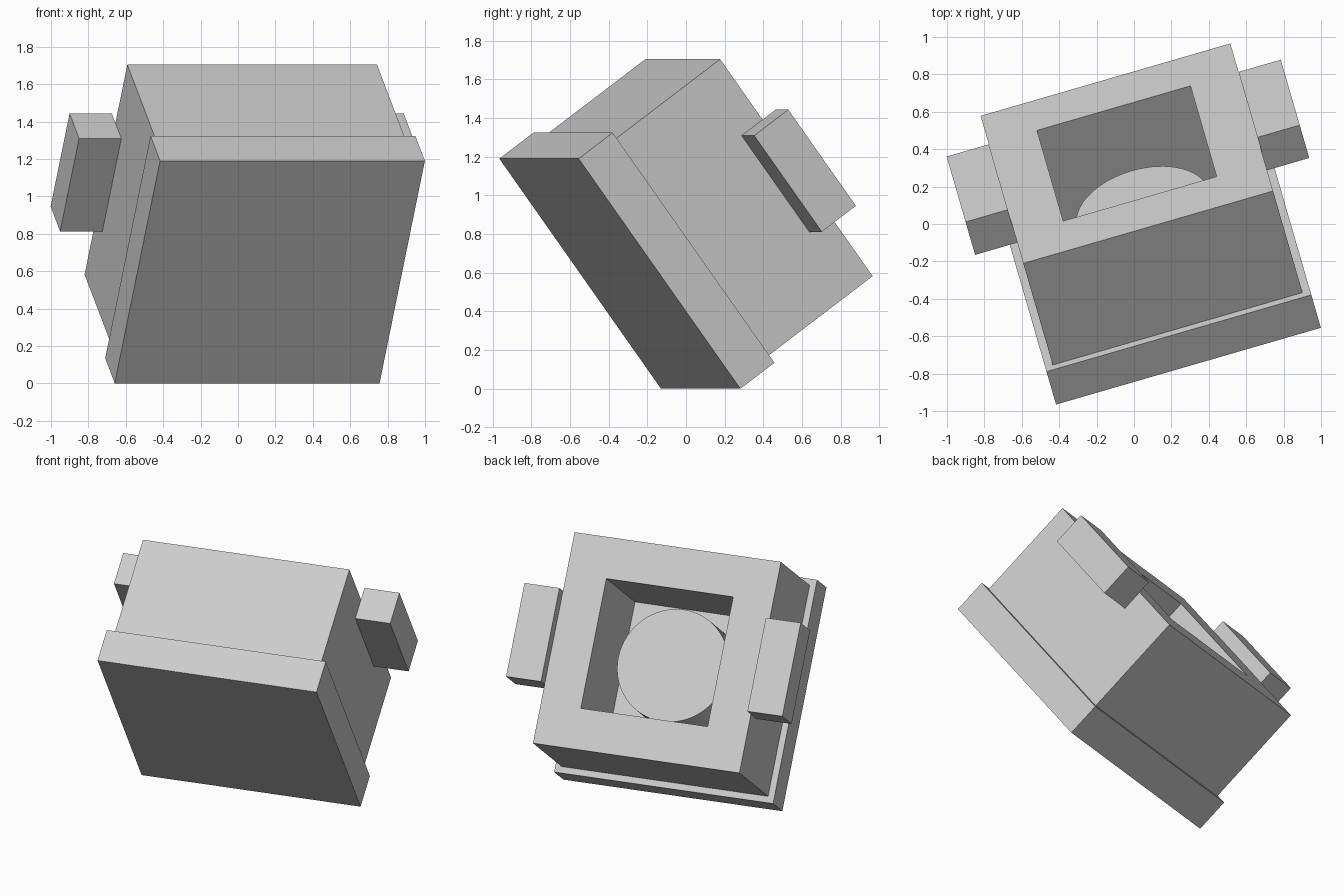
import bpy
import bmesh
from math import radians
from mathutils import Matrix, Vector

cube = bpy.data.objects.get("Cube")
if cube:
    bpy.data.objects.remove(cube, do_unlink=True)

# One plain grey for every part
GREY = (0.6, 0.6, 0.6, 1)
grey = bpy.data.materials.new("plain_grey")
grey.use_nodes = True
grey.diffuse_color = GREY
grey.node_tree.nodes["Principled BSDF"].inputs["Base Color"].default_value = GREY

# Shared tilted frame: local z is the axis of the block, its origin under the base plate
heading = Matrix.Rotation(radians(16.16), 4, 'Z')
tilt = Matrix.Rotation(radians(-53.8), 4, 'X')
FRAME = Matrix.Translation((0.17, -0.342, 0.595)) @ heading @ tilt


def finish(bm, name):
    bmesh.ops.recalc_face_normals(bm, faces=bm.faces)
    mesh = bpy.data.meshes.new(name)
    bm.to_mesh(mesh)
    bm.free()
    mesh.materials.append(grey)
    obj = bpy.data.objects.new(name, mesh)
    bpy.context.collection.objects.link(obj)
    obj.matrix_world = FRAME
    return obj


def box(name, x, y, z):
    """Box spanning the given (low, high) ranges in the tilted frame."""
    bm = bmesh.new()
    size = [r[1] - r[0] for r in (x, y, z)]
    mid = Vector([(r[0] + r[1]) / 2 for r in (x, y, z)])
    bmesh.ops.create_cube(bm, size=1, matrix=Matrix.Translation(mid) @ Matrix.Diagonal((*size, 1)))
    return finish(bm, name)


PLATE, BODY, HOLE = 0.737, 0.695, 0.427
FLOOR, RIM = 0.227, 0.928

# Base plate, also the floor of the recess
box("base_plate", (-PLATE, PLATE), (-PLATE, PLATE), (0, FLOOR))

# Square body: a ring of wall with an open square recess
bm = bmesh.new()
rings = []
for half, z in ((BODY, FLOOR), (BODY, RIM), (HOLE, RIM), (HOLE, FLOOR)):
    rings.append([bm.verts.new((sx * half, sy * half, z))
                  for sx, sy in ((-1, -1), (1, -1), (1, 1), (-1, 1))])
for a, b in zip(rings, rings[1:] + rings[:1]):
    for i in range(4):
        j = (i + 1) % 4
        bm.faces.new((a[i], a[j], b[j], b[i]))
finish(bm, "square_body")

# Round core standing in the recess
bm = bmesh.new()
CORE_TOP = 0.54
bmesh.ops.create_cone(bm, cap_ends=True, segments=64, radius1=0.368, radius2=0.368,
                      depth=CORE_TOP - FLOOR,
                      matrix=Matrix.Translation((0, 0, (CORE_TOP + FLOOR) / 2)))
core = finish(bm, "round_core")
bpy.context.view_layer.objects.active = core
core.select_set(True)
bpy.ops.object.shade_smooth_by_angle(angle=radians(30))

# Side lugs, mirrored
for side, x in (("right", (-0.93, -BODY)), ("left", (BODY, 0.93))):
    box(side + "_lug", x, (-0.308, 0.308), (0.788, 1.015))
